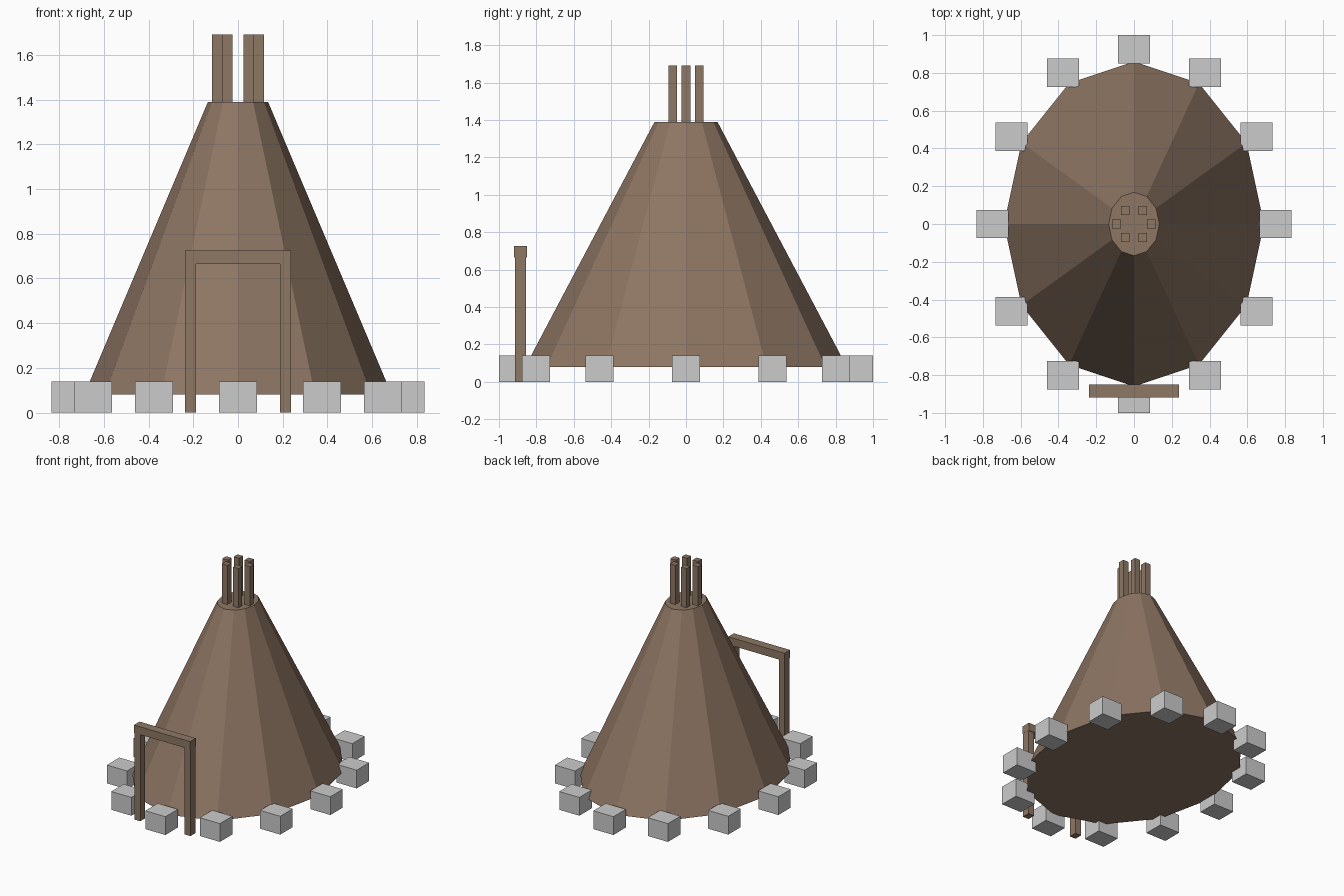
import bpy
from math import cos, sin, pi

if "Cube" in bpy.data.objects:
    bpy.data.objects.remove(bpy.data.objects["Cube"])


def material(name, color):
    mat = bpy.data.materials.new(name)
    mat.diffuse_color = (*color, 1)
    mat.use_nodes = True
    mat.node_tree.nodes["Principled BSDF"].inputs["Base Color"].default_value = mat.diffuse_color
    return mat


hide = material("hide", (0.27, 0.18, 0.125))
wood = material("wood", (0.27, 0.19, 0.13))


def box(name, center, size, mat=None):
    bpy.ops.mesh.primitive_cube_add(size=1, location=center)
    ob = bpy.context.object
    ob.name = name
    ob.scale = size
    if mat:
        ob.data.materials.append(mat)
    return ob


# Tent cover: twelve-sided truncated cone, narrower in x
bpy.ops.mesh.primitive_cone_add(vertices=12, radius1=0.86, radius2=0.168,
                                depth=1.31, location=(0, 0, 0.735))
cover = bpy.context.object
cover.name = "tent_cover"
cover.scale.x = 0.8
cover.data.materials.append(hide)

# Ring of foundation stones
for i in range(12):
    a = i * pi / 6
    box(f"stone_{i + 1}", (0.75 * cos(a), 0.925 * sin(a), 0.07), (0.17, 0.15, 0.14))

# Pole ends above the smoke hole
for i in range(6):
    a = i * pi / 3
    box(f"pole_{i + 1}", (0.093 * cos(a), 0.082 * sin(a), 1.54),
        (0.046, 0.046, 0.30), wood)

# Door frame
for side, s in (("left", -1), ("right", 1)):
    box(f"door_post_{side}", (s * 0.2125, -0.885, 0.3325), (0.05, 0.06, 0.665), wood)
box("door_lintel", (0, -0.885, 0.695), (0.476, 0.068, 0.06), wood)
